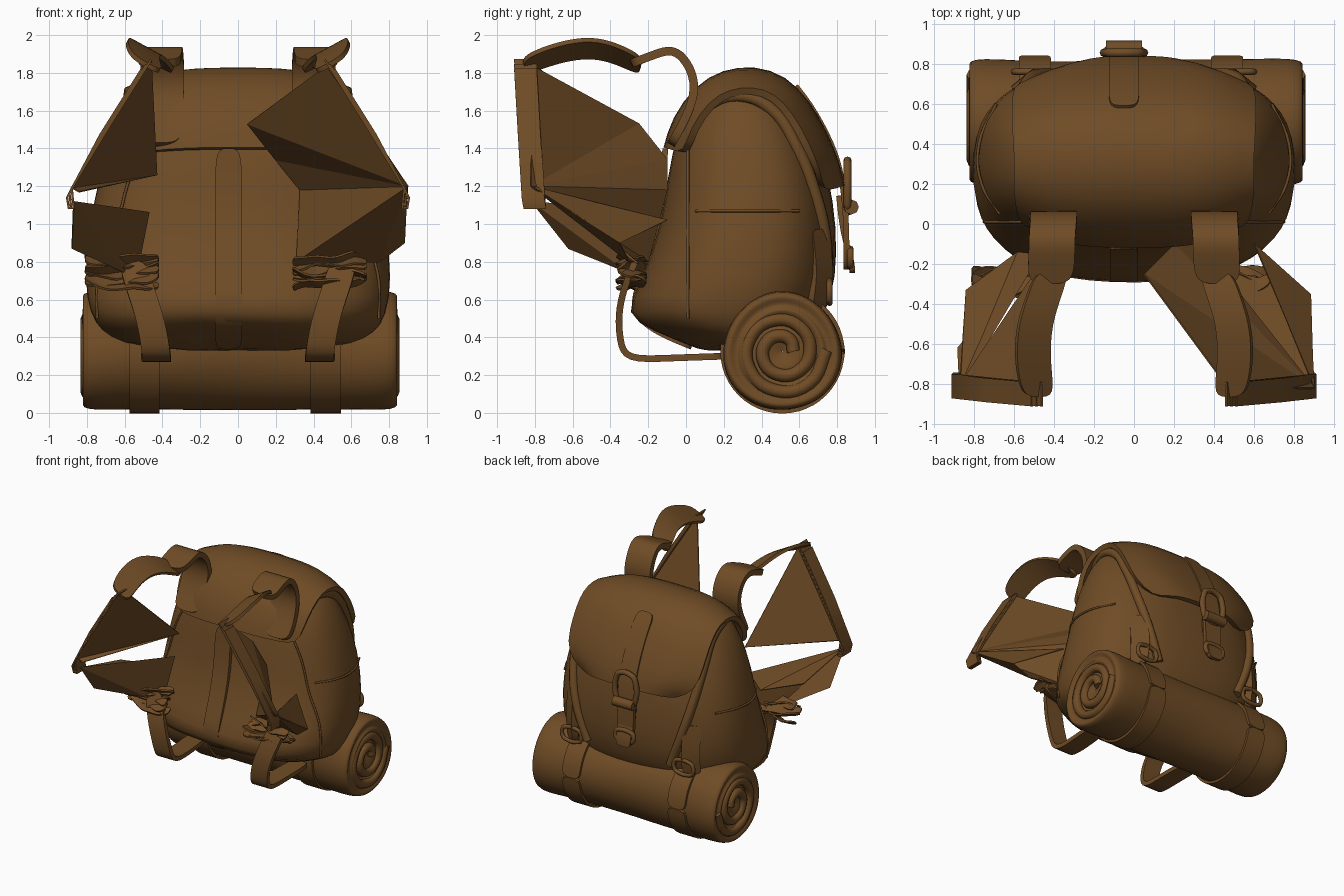
import bpy, bmesh, math, random
from mathutils import Vector

random.seed(4)
cube = bpy.data.objects.get("Cube")
if cube:
    bpy.data.objects.remove(cube, do_unlink=True)

BROWN = (0.16, 0.072, 0.019, 1)
brown = bpy.data.materials.new("brown_canvas")
brown.use_nodes = True
brown.diffuse_color = BROWN
shader = next(n for n in brown.node_tree.nodes if n.type == 'BSDF_PRINCIPLED')
shader.inputs["Base Color"].default_value = BROWN
shader.inputs["Roughness"].default_value = 0.9


def make(name, verts, faces, subsurf=0, thick=0, angle=40):
    """Mesh object with baked smoothing and thickness, sharp edges kept."""
    me = bpy.data.meshes.new(name)
    me.from_pydata([tuple(v) for v in verts], [], faces)
    bm = bmesh.new()
    bm.from_mesh(me)
    bmesh.ops.recalc_face_normals(bm, faces=bm.faces)
    bm.to_mesh(me)
    bm.free()
    ob = bpy.data.objects.new(name, me)
    bpy.context.collection.objects.link(ob)
    if subsurf:
        ob.modifiers.new("smooth", 'SUBSURF').levels = subsurf
    if thick:
        mod = ob.modifiers.new("thickness", 'SOLIDIFY')
        mod.thickness, mod.offset = thick, 0
    graph = bpy.context.evaluated_depsgraph_get()
    baked = bpy.data.meshes.new_from_object(ob.evaluated_get(graph))
    ob.modifiers.clear()
    ob.data = baked
    baked.name = name
    baked.materials.clear()
    baked.materials.append(brown)
    baked.shade_smooth()
    baked.set_sharp_from_angle(angle=math.radians(angle))
    return ob


def grid_faces(rows, cols, wrap=False):
    return [(r * cols + c, r * cols + (c + 1) % cols,
             (r + 1) * cols + (c + 1) % cols, (r + 1) * cols + c)
            for r in range(rows - 1) for c in range(cols if wrap else cols - 1)]


def ribbon(name, path, width, thick=0.03, across=(1, 0, 0), subsurf=2):
    """Flat strap following a path."""
    half = Vector(across).normalized() * width / 2
    verts = [Vector(p) + half * s for p in path for s in (-1, 0, 1)]
    return make(name, verts, grid_faces(len(path), 3), subsurf, thick)


def tube(name, path, radius, closed=False):
    cu = bpy.data.curves.new(name, 'CURVE')
    cu.dimensions = '3D'
    cu.bevel_depth, cu.bevel_resolution, cu.resolution_u = radius, 2, 5
    cu.use_fill_caps = True
    sp = cu.splines.new('BEZIER')
    sp.bezier_points.add(len(path) - 1)
    for bp, p in zip(sp.bezier_points, path):
        bp.co = p
        bp.handle_left_type = bp.handle_right_type = 'AUTO'
    sp.use_cyclic_u = closed
    cu.materials.append(brown)
    ob = bpy.data.objects.new(name, cu)
    bpy.context.collection.objects.link(ob)
    return ob


# Bag body: rounded sections as (height, half width, front y, back y)
SECTIONS = [(0.33, .42, .08, .4), (0.36, .62, .0, .55), (0.43, .73, -.17, .66),
            (0.52, .79, -.34, .74), (0.7, .82, -.24, .8), (1.0, .79, -.13, .8),
            (1.25, .74, -.1, .76), (1.5, .66, -.05, .68), (1.67, .56, .05, .57),
            (1.75, .44, .14, .48), (1.78, .22, .24, .38)]
POWER = 2.5
SIDES = 28


def body_x(y, z):
    """Half width of the bag at a given depth and height."""
    for a, b in zip(SECTIONS, SECTIONS[1:]):
        if a[0] <= z <= b[0]:
            t = (z - a[0]) / (b[0] - a[0])
            w, f, k = (a[i] + (b[i] - a[i]) * t for i in (1, 2, 3))
            u = min(0.95, abs(y - (f + k) / 2) / ((k - f) / 2))
            return w * (1 - u ** POWER) ** (1 / POWER)


verts = []
for z, w, f, k in SECTIONS:
    for i in range(SIDES):
        a = math.tau * i / SIDES
        c, s = math.cos(a), math.sin(a)
        x = math.copysign(abs(c) ** (2 / POWER), c) * w
        y = math.copysign(abs(s) ** (2 / POWER), s) * (k - f) / 2 + (f + k) / 2
        verts.append((x, y, z + 0.01 * math.sin(5 * a + 9 * z)))
caps = [tuple(range(SIDES)), tuple(range((len(SECTIONS) - 1) * SIDES, len(verts)))]
make("bag_body", verts, grid_faces(len(SECTIONS), SIDES, True) + caps, 1, angle=70)

# Lid flap: rows as (y, z, half width), bent inward at its sides
LID = [(-.1, 1.4, .54), (-.06, 1.55, .57), (.06, 1.72, .59), (.2, 1.8, .59),
       (.36, 1.82, .59), (.52, 1.77, .6), (.64, 1.64, .6), (.73, 1.48, .6),
       (.8, 1.31, .58), (.82, 1.2, .42)]
verts = []
for i, (y, z, w) in enumerate(LID):
    p, n = LID[max(i - 1, 0)], LID[min(i + 1, len(LID) - 1)]
    out = Vector((0, p[1] - n[1], n[0] - p[0])).normalized()
    for j in range(-4, 5):
        u = j / 4
        verts.append(Vector((u * w, y, z)) - out * 0.11 * abs(u) ** 3.5)
make("lid_flap", verts, grid_faces(len(LID), 9), 1, 0.04)

# Side seams, arched front to back, and stitch lines on the side panels
ARCH = [(-.04, 1.42), (.08, 1.59), (.27, 1.68), (.45, 1.61), (.58, 1.42),
        (.68, 1.17), (.74, .9), (.74, .62)]
for s in (-1, 1):
    tube("side_seam", [(s * body_x(y, z), y, z) for y, z in ARCH], 0.035)
    tube("front_seam", [(s * body_x(.01, z), .01, z)
                        for z in (.5, .75, 1, 1.25, 1.45)], 0.008)
    tube("panel_stitch", [(s * body_x(y, 1.07), y, 1.07)
                          for y in (.05, .2, .4, .6)], 0.008)

# Centre strip on the front panel
MID = -0.05
ribbon("front_centre_strip", [(MID, y - .01, z) for y, z in
       ((-.1, 1.4), (-.11, 1.2), (-.14, .97), (-.23, .71), (-.29, .54), (-.16, .43), (.04, .35))], .14)

# Closing strap over the lid, with buckle
ribbon("closing_strap", [(MID, y, z) for y, z in
       ((.58, 1.73), (.66, 1.63), (.75, 1.47), (.82, 1.3), (.85, 1.05), (.85, .76))], .15)
ribbon("strap_tail", [(MID, .81, 1.15), (MID, .83, .95), (MID, .88, .8), (MID, .88, .74)], .13)


def buckle(name, x, y, z, w, h, r):
    tube(name, [(x + a * w, y, z + b * h) for a, b in
                ((-1, -.7), (-.7, -1), (.7, -1), (1, -.7),
                 (1, .7), (.7, 1), (-.7, 1), (-1, .7))], r, True)


buckle("main_buckle", MID, .855, 1.2, .085, .12, .022)
tube("buckle_bar", [(MID - .09, .875, 1.09), (MID + .09, .875, 1.09)], .04)
buckle("strap_keeper", MID, .87, .82, .075, .04, .018)

# Bedroll: lathe around x with hollowed ends and a coarse spiral fold
RY, RZ, RR = 0.51, 0.325, 0.312
END = [(.0, .79), (.06, .81), (.1, .82), (.13, .8), (.16, .79), (.2, .83),
       (.22, .84), (.235, .81), (.26, .82), (.29, .84), (.312, .81), (.316, .7),
       (.305, .5), (.308, .25)]
profile = [(r, -x) for r, x in END] + [(.303, 0)] + [(r, x) for r, x in reversed(END)]
N = 32
verts = []
for r, x in profile:
    for i in range(N):
        a = math.tau * i / N
        rr = r * (1 + .02 * math.sin(3 * a + 4 * x)) + .002
        verts.append((x + .01, RY + rr * math.cos(a), RZ + rr * math.sin(a)))
make("bedroll", verts, grid_faces(len(profile), N, True), 1, angle=60)
for s in (-1, 1):
    spiral = []
    for i in range(15):
        a, r = i * .9, .06 + i * .0125
        spiral.append((.01 + s * .81, RY + r * math.cos(a), RZ + r * math.sin(a)))
    tube("bedroll_spiral", spiral, .035)

# Straps holding the bedroll, with their loops on the back of the bag
for s in (-1, 1):
    x = s * .48 - .015
    ring = [(x, RY + (RR + .01) * math.cos(a), RZ + (RR + .01) * math.sin(a))
            for a in [math.tau * i / 24 for i in range(25)]]
    ribbon("bedroll_strap", ring, .16, .02, subsurf=1)
    x = s * .54
    ribbon("bedroll_hanger", [(x, .69, .97), (x, .71, .85), (x, .72, .7), (x, .69, .56)],
           .14, .05, (1, -s * .8, 0))
    buckle("hanger_buckle", s * .51, .76, .64, .08, .05, .016)

# Shoulder straps: the arch from the bag, the twisted shoulder, the long run,
# and the tail to the bedroll
for s in (-1, 1):
    ribbon("shoulder_strap_arch", [(s * x, y, z) for x, y, z in
           ((.41, -.08, 1.42), (.41, .0, 1.56), (.4, .06, 1.72), (.4, .01, 1.86),
            (.41, -.07, 1.93), (.41, -.16, 1.9), (.42, -.29, 1.85))], .23, .045)
    ribbon("shoulder_strap_twist", [(s * x, y, z) for x, y, z in
           ((.41, -.24, 1.84), (.45, -.36, 1.9), (.5, -.5, 1.94),
            (.51, -.68, 1.91), (.48, -.86, 1.84))], .19, .025, (s, 0, .55))
    for k in range(3):
        d = .025 * k
        ribbon("shoulder_strap_run", [(s * (.46 + d), -.85, 1.87 - d), (s * (.68 + d), -.83, 1.52 - d),
               (s * (.88 + d / 2), -.81, 1.19 - d), (s * (.87 + d / 2), -.8, 1.08)],
               .12, .012, (0, 1, 0), 0)
    ribbon("lower_strap", [(s * x, y, z) for x, y, z in
           ((.56, -.27, .8), (.52, -.33, .66), (.47, -.36, .52), (.44, -.35, .38),
            (.43, -.32, .28), (.43, -.1, .29), (.45, .2, .3))], .15, .035)
    # Crumpled gather where the strap meets the bag
    inner = .29 if s > 0 else .42
    for k in range(6):
        z = .69 + .025 * k
        pts = [(s * (inner + .065 * i), -.29 - .05 * math.sin(i * .8 + k),
                z + random.uniform(-.03, .03)) for i in range(7)]
        ribbon("strap_gather", pts, .08, .012, (0, 1, random.uniform(-.8, .8)), 1)


# Taut angular sheets of webbing spread between strap and bag
def sheet(name, points, faces):
    make(name, points, faces, 0, .008, 15)


sheet("left_webbing",
      [(.05, -.25, 1.53), (.47, -.82, 1.84), (.9, -.82, 1.2), (.33, -.1, 1.18),
       (.88, -.35, .9), (.31, -.2, .8), (.75, -.3, .8), (.6, -.1, 1.02), (.2, -.1, 1.34)],
      [(0, 1, 2), (0, 2, 8), (8, 2, 3), (3, 2, 5), (5, 2, 6), (6, 2, 4), (2, 7, 4)])
sheet("right_webbing_upper",
      [(-.46, -.83, 1.87), (-.88, -.82, 1.19), (-.43, -.15, 1.26), (-.84, -.83, 1.17)],
      [(0, 1, 2), (1, 3, 2)])
sheet("right_webbing_lower",
      [(-.87, -.82, 1.12), (-.47, -.15, 1.06), (-.52, -.18, .82), (-.88, -.62, .87),
       (-.6, -.3, .74), (-.58, -.14, .95), (-.84, -.33, 1.0)],
      [(0, 1, 2), (0, 2, 4), (0, 4, 3), (0, 5, 1), (0, 6, 5)])
